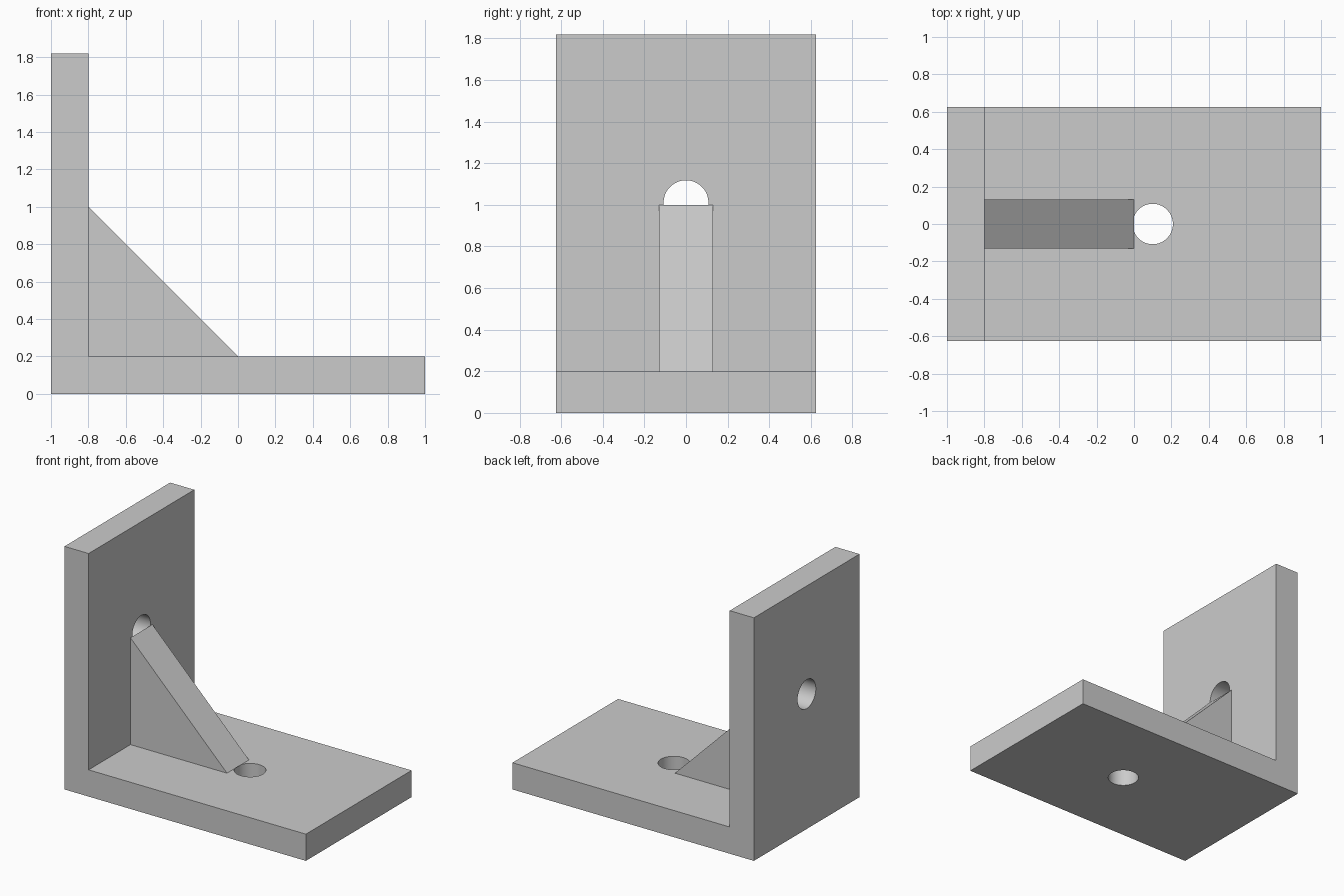
import bpy
import bmesh
import math

cube = bpy.data.objects.get("Cube")
if cube:
    bpy.data.objects.remove(cube, do_unlink=True)

grey = bpy.data.materials.new("plain grey")
grey.use_nodes = True
colour = (0.6, 0.6, 0.6, 1)
grey.diffuse_color = colour
grey.node_tree.nodes["Principled BSDF"].inputs["Base Color"].default_value = colour

THICK, WIDTH, HEIGHT = 0.2, 1.25, 1.82
INNER = -1 + THICK
HOLE = 0.108


def extrude_profile(name, points, width):
    """Extrude an x-z outline along y, centred on y = 0."""
    bm = bmesh.new()
    face = bm.faces.new([bm.verts.new((x, -width / 2, z)) for x, z in points])
    new = bmesh.ops.extrude_face_region(bm, geom=[face])["geom"]
    verts = [v for v in new if isinstance(v, bmesh.types.BMVert)]
    bmesh.ops.translate(bm, verts=verts, vec=(0, width, 0))
    bmesh.ops.recalc_face_normals(bm, faces=bm.faces[:])
    mesh = bpy.data.meshes.new(name)
    bm.to_mesh(mesh)
    bm.free()
    mesh.materials.append(grey)
    obj = bpy.data.objects.new(name, mesh)
    bpy.context.collection.objects.link(obj)
    return obj


def drill(target, name, location, rotation):
    """Cut a round through-hole, then remove the cutter."""
    bpy.ops.mesh.primitive_cylinder_add(vertices=64, radius=HOLE, depth=THICK * 2,
                                        location=location, rotation=rotation)
    cutter = bpy.context.object
    cutter.name = name
    cutter.hide_render = True
    cutter.data.materials.append(grey)
    bpy.ops.object.select_all(action="DESELECT")
    target.select_set(True)
    bpy.context.view_layer.objects.active = target
    mod = target.modifiers.new(name, "BOOLEAN")
    mod.operation = "DIFFERENCE"
    mod.solver = "EXACT"
    mod.object = cutter
    bpy.ops.object.modifier_apply(modifier=mod.name)
    bpy.data.objects.remove(cutter, do_unlink=True)


# L-shaped plate with one hole centred in each free leg
plate = extrude_profile("angle_plate", [
    (-1, 0), (1, 0), (1, THICK), (INNER, THICK), (INNER, HEIGHT), (-1, HEIGHT)], WIDTH)
drill(plate, "base_hole", ((INNER + 1) / 2, 0, THICK / 2), (0, 0, 0))
drill(plate, "wall_hole", (-1 + THICK / 2, 0, (THICK + HEIGHT) / 2), (0, math.pi / 2, 0))
bpy.ops.object.shade_smooth_by_angle(angle=math.radians(30))

# Triangular stiffening rib in the inner corner
extrude_profile("gusset_rib", [(INNER, THICK), (0, THICK), (INNER, 1)], 0.26)
